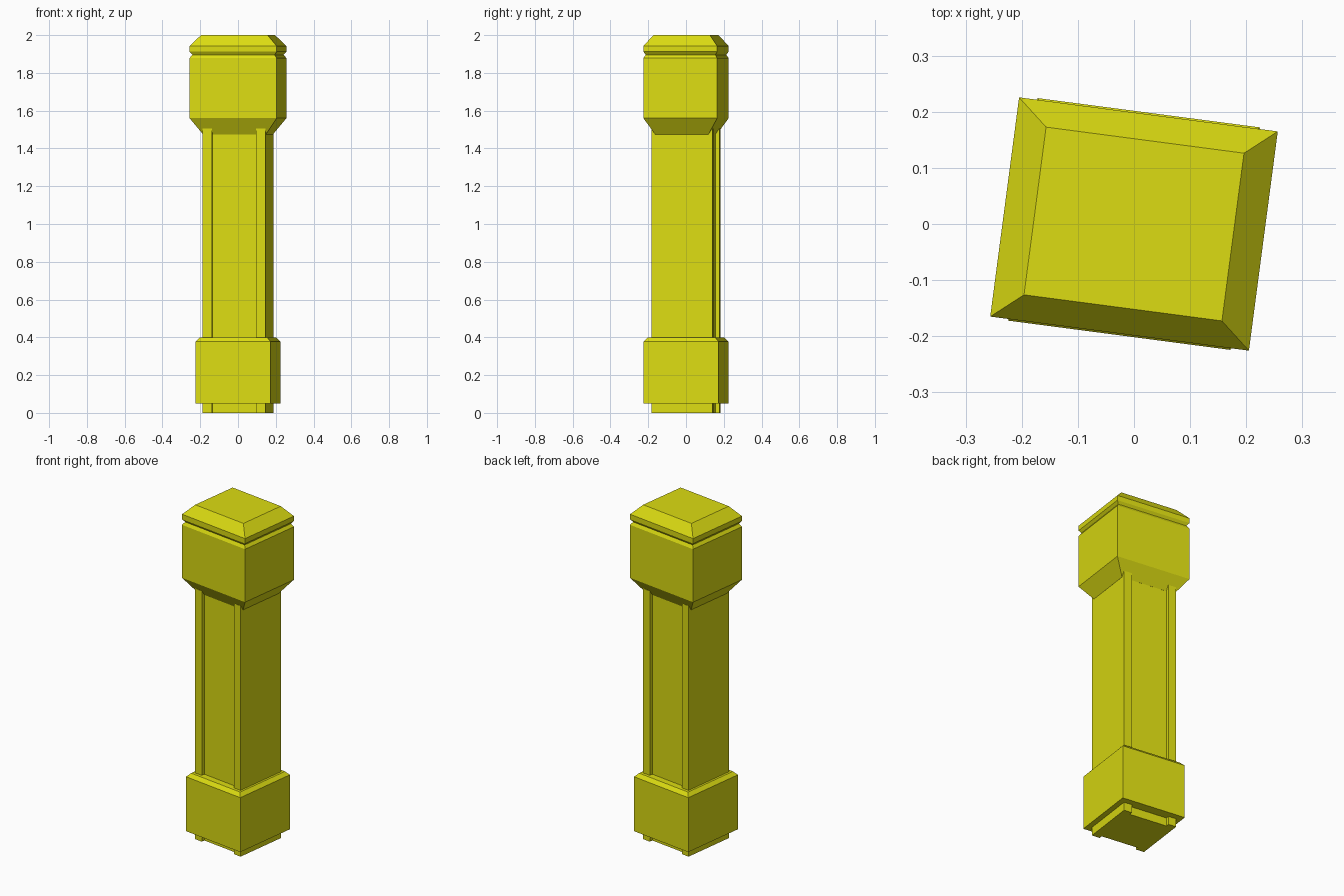
import bpy, bmesh, math

if "Cube" in bpy.data.objects:
    bpy.data.objects.remove(bpy.data.objects["Cube"])

TURN = math.radians(-7.5)   # whole pillar is turned slightly clockwise

yellow = bpy.data.materials.new("yellow")
yellow.diffuse_color = (0.72, 0.72, 0.006, 1)
yellow.use_nodes = True
yellow.node_tree.nodes["Principled BSDF"].inputs["Base Color"].default_value = yellow.diffuse_color


def loft(name, rings):
    """Join equal-length outline rings [(outline, z), ...] into a closed solid."""
    bm = bmesh.new()
    loops = [[bm.verts.new((x, y, z)) for x, y in outline] for outline, z in rings]
    n = len(loops[0])
    for low, high in zip(loops, loops[1:]):
        for i in range(n):
            j = (i + 1) % n
            bm.faces.new((low[i], low[j], high[j], high[i]))
    bm.faces.new(loops[0][::-1])
    bm.faces.new(loops[-1])
    bmesh.ops.recalc_face_normals(bm, faces=bm.faces[:])
    mesh = bpy.data.meshes.new(name)
    bm.to_mesh(mesh)
    bm.free()
    mesh.materials.append(yellow)
    obj = bpy.data.objects.new(name, mesh)
    obj.rotation_euler.z = TURN
    bpy.context.collection.objects.link(obj)
    return obj


def rect(a, b):
    return [(-a, -b), (a, -b), (a, b), (-a, b)]


# Shaft: rectangular column with a recessed panel on front and back
A, B, PANEL, STRIP = 0.168, 0.163, 0.142, 0.118
half = [(-A, -B), (-STRIP, -B), (-STRIP, -PANEL),
        (STRIP, -PANEL), (STRIP, -B), (A, -B)]
outline = half + [(-x, -y) for x, y in half]
loft("shaft", [(outline, 0.0), (outline, 1.505)])

# Base block with a chamfered top edge
loft("base_block", [(rect(0.2, 0.2), 0.05), (rect(0.2, 0.2), 0.377),
                    (rect(0.181, 0.181), 0.398)])

# Head: flared underside, block, V groove and bevelled cap
HX, HY = 0.2325, 0.197
profile = [(0.723, 1.475), (1, 1.56), (1, 1.878), (0.945, 1.896),
           (1, 1.912), (1, 1.942), (0.765, 2.0)]
loft("head", [(rect(HX * s, HY * s), z) for s, z in profile])
